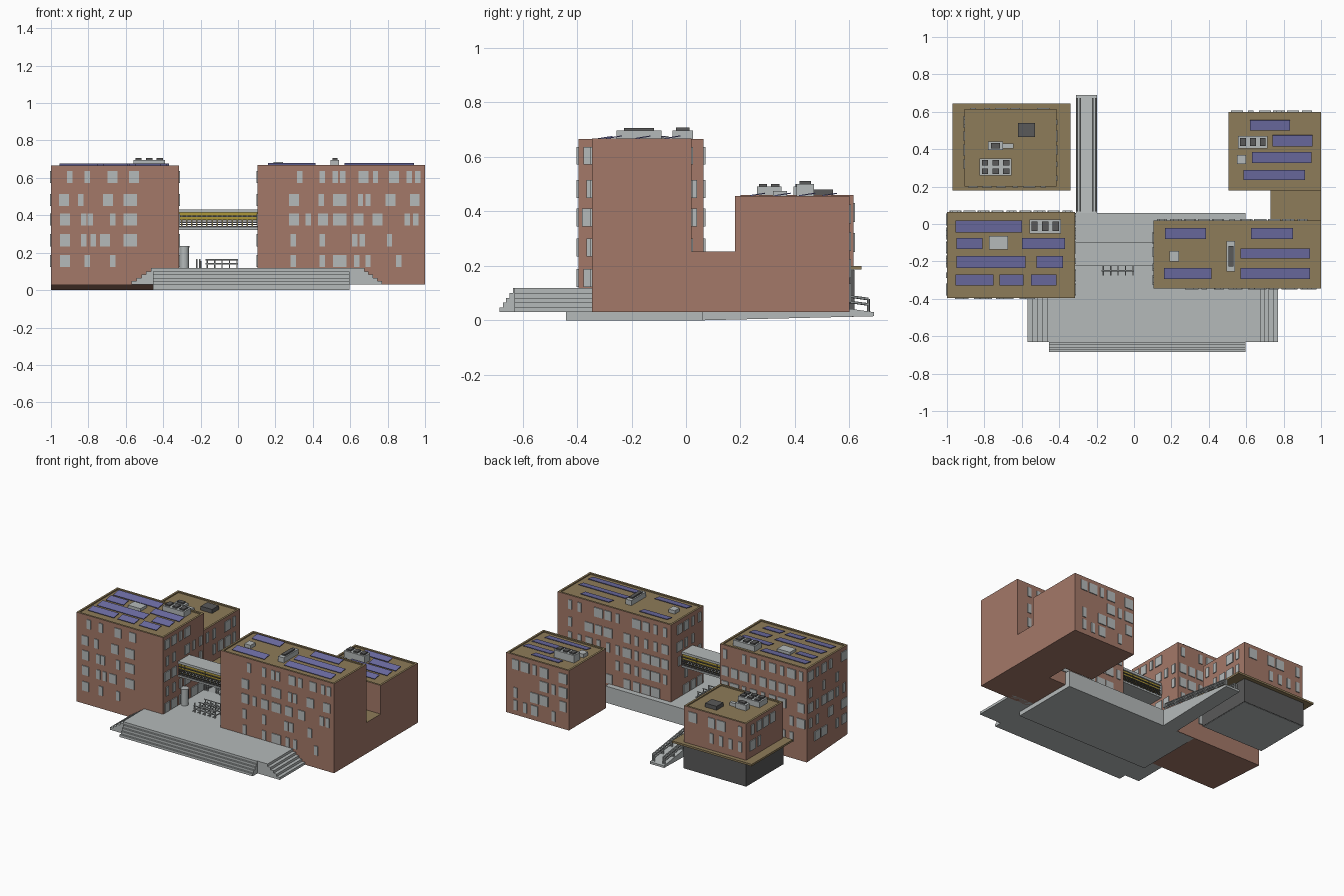
import bpy, bmesh, math, random
from mathutils import Matrix, Vector

old = bpy.data.objects.get("Cube")
if old:
    bpy.data.objects.remove(old)
random.seed(4)


def material(name, r, g, b):
    m = bpy.data.materials.new(name)
    m.use_nodes = True
    col = (r, g, b, 1)
    m.diffuse_color = col
    m.node_tree.nodes["Principled BSDF"].inputs["Base Color"].default_value = col
    return m


brick = material("brick", .37, .19, .14)
roof = material("roof_brown", .27, .20, .10)
concrete = material("concrete", .46, .49, .49)
glass = material("window_grey", .46, .49, .49)
solar = material("solar_blue", .16, .16, .39)
dark = material("dark_grey", .10, .10, .10)
gold = material("gold", .42, .31, .04)


def box(bm, x, y, z, tilt=0, mat=0):
    """Add a box given (low, high) spans, optionally tilted about x."""
    spans = (x, y, z)
    mid = Vector([(a + b) / 2 for a, b in spans])
    size = [abs(b - a) for a, b in spans]
    m = Matrix.Translation(mid) @ Matrix.Rotation(tilt, 4, 'X') @ Matrix.Diagonal((*size, 1))
    verts = bmesh.ops.create_cube(bm, size=1, matrix=m)["verts"]
    for f in {f for v in verts for f in v.link_faces}:
        f.material_index = mat
    return verts


def finish(name, bm, *mats):
    me = bpy.data.meshes.new(name)
    bm.to_mesh(me)
    bm.free()
    for m in mats:
        me.materials.append(m)
    ob = bpy.data.objects.new(name, me)
    bpy.context.collection.objects.link(ob)
    return ob


def boxes(name, mat, *spans, tilt=0):
    bm = bmesh.new()
    for s in spans:
        box(bm, *s, tilt=tilt)
    return finish(name, bm, mat)


def building(name, x, y, z, rim=.02, slope=0):
    """Brick block with a recessed roof; slope lifts the front bottom edge."""
    bm = bmesh.new()
    for v in box(bm, x, y, z):
        if v.co.z < z[0] + .001 and v.co.y < y[0] + .001:
            v.co.z += slope
    top = max(bm.faces, key=lambda f: f.calc_center_median().z)
    top.material_index = 1
    if rim:
        ring = bmesh.ops.inset_region(bm, faces=[top], thickness=rim)["faces"]
        for f in ring:
            f.material_index = 1
        floor = bmesh.ops.extrude_face_region(bm, geom=[top])["geom"]
        for e in floor:
            if isinstance(e, bmesh.types.BMVert):
                e.co.z -= .008
        bmesh.ops.delete(bm, geom=[top], context='FACES')
        for f in bm.faces:
            if f.calc_center_median().z > z[1] - .01:
                f.material_index = 1
    bm.normal_update()
    return finish(name, bm, brick, roof)


NARROW, MEDIUM, WIDE = .029, .053, .072
ROWS = (.604, .482, .377, .267, .155)


def windows(name, x, y, side, rows, layout=None, step=.075, h=.065):
    """Thin window plates on one wall; a missing layout is filled by chance."""
    bm = bmesh.new()
    lo, hi = x if side in ("front", "back") else y
    for i, z in enumerate(rows):
        if layout:
            items = layout[i]
        else:
            items, u = [], lo + .045
            while u < hi - .04:
                if random.random() < .82:
                    items.append((u, random.choice((NARROW, NARROW, MEDIUM, WIDE * .9))))
                u += step
        for u, w in items:
            across, t = (u - w / 2, u + w / 2), .006
            face = {"front": y[0], "back": y[1], "left": x[1], "right": x[0]}[side]
            out = (face - t, face + .001) if side in ("front", "right") else (face - .001, face + t)
            a = (across, out) if side in ("front", "back") else (out, across)
            box(bm, *a, (z - h / 2, z + h / 2))
    finish(name, bm, glass)


def front_row(narrow=(), medium=(), wide=()):
    return ([(u, NARROW) for u in narrow] + [(u, MEDIUM) for u in medium]
            + [(u, WIDE) for u in wide])


# Brick buildings
west = (-1, -.315), (-.395, .065)
east = (.105, 1), (-.345, .02)
rear = (.505, 1), (.18, .6)
small = (-.905, -.415), (.2, .615)
building("west_building", *west, (0, .665), slope=.028)
building("east_building", *east, (.03, .668))
building("east_rear_building", *rear, (.03, .456))
building("east_link", (.73, 1), (.02, .18), (.03, .252), rim=0)
building("small_building", *small, (.19, .46))

# Windows
west_front = [
    front_row((-.9, -.805), (-.67, -.555)),
    front_row((-.84,), (-.93, -.695), (-.575,)),
    front_row((-.825, -.79, -.67), (-.925,), (-.575,)),
    front_row((-.825, -.775), (-.925, -.71), (-.575,)),
    front_row((-.805, -.67), (-.925,)),
]
east_front = [
    front_row((.33, .45, .52, .56, .735, .915, .96), (.67, .835)),
    front_row((.445, .655, .695), (.3, .815, .945), (.545,)),
    front_row((.375, .905, .95), (.3, .455, .645, .745), (.545,)),
    front_row((.295, .45, .625, .665, .81)),
    front_row((.295, .45, .635, .695, .86), (), (.545,)),
]
windows("west_front_windows", *west, "front", ROWS, west_front)
windows("east_front_windows", *east, "front", ROWS, east_front)
for side in ("back", "left", "right"):
    windows("west_%s_windows" % side, *west, side, ROWS)
for side in ("back", "right"):
    windows("east_%s_windows" % side, *east, side, ROWS)
windows("east_rear_back_windows", *rear, "back", (.39, .29, .19, .1), h=.07)
for side in ("front", "back", "left", "right"):
    windows("small_%s_windows" % side, *small, side, (.395, .285), h=.07)

# Glazed pavilion under the small building
px, py = small
boxes("pavilion", concrete, (px, py, (.012, .186)))
boxes("pavilion_roof", roof, ((-.97, -.34), (.18, .645), (.186, .2)))
bars = []
for i in range(6):
    u = px[0] + (px[1] - px[0]) * i / 5
    v = py[0] + (py[1] - py[0]) * i / 5
    bars.append(((u - .003, u + .003), (py[0] - .003, py[1] + .003), (.014, .185)))
    bars.append(((px[0] - .003, px[1] + .003), (v - .003, v + .003), (.014, .185)))
boxes("pavilion_mullions", dark, *bars)

# Plaza with steps on three sides
boxes("plaza_base", concrete, ((-.455, .595), (-.44, .06), (0, .118)))
tiers = []
for i in range(5):
    z = (.03, .118 - i * .0176)
    tiers.append(((-.465 - i * .026, .675 + i * .024), (-.63, -.3), z))
    tiers.append(((-.455, .595), (-.635 - i * .0125, -.6), z))
boxes("plaza_steps", concrete, *tiers)


# Ramp behind the plaza, with handrails
def bar(bm, a, b, r=.005):
    a, b = Vector(a), Vector(b)
    d = b - a
    m = Matrix.Translation((a + b) / 2) @ d.to_track_quat('Z', 'Y').to_matrix().to_4x4()
    bmesh.ops.create_cone(bm, cap_ends=True, segments=6, radius1=r, radius2=r,
                          depth=d.length, matrix=m)


bm = bmesh.new()
for v in box(bm, (-.31, -.197), (.06, .69), (0, .118)):
    if v.co.y > .5:
        v.co.z = .03 if v.co.z > .05 else .015
finish("ramp", bm, concrete)
bm = bmesh.new()
for x in (-.303, -.288, -.22, -.205):
    for h in (.025, .045):
        bar(bm, (x, .07, .117 + h), (x, .67, .033 + h))
    for i in range(7):
        y = .07 + i * .1
        z = .117 - i * .014
        bar(bm, (x, y, z - .01), (x, y, z + .045))
finish("ramp_handrails", bm, concrete)

# Bridge between the buildings
bx, by = (-.315, .105), (-.225, -.1)
boxes("bridge_deck", concrete, (bx, by, (.415, .432)), (bx, by, (.322, .334)))
boxes("bridge_core", gold, (bx, (-.215, -.11), (.375, .415)))
boxes("bridge_slats", dark, *[(bx, (y - .003, y + .003), (z, z + .006))
                              for y in (by[0] + .004, by[1] - .004)
                              for z in (.336, .348, .36, .372, .392)])
boxes("bridge_lattice", gold, *[((x, x + .008), (y, y + .003), (.334, .415))
                                for y in (by[0] + .009, by[1] - .012)
                                for x in [bx[0] + .01 + .027 * i for i in range(15)]])

# Round kiosk and cycle stands
bm = bmesh.new()
bar(bm, (-.288, -.19, .117), (-.288, -.19, .23), .023)
bmesh.ops.create_cone(bm, cap_ends=True, segments=24, radius1=.025, radius2=.025, depth=.11,
                      matrix=Matrix.Translation((-.288, -.19, .173)))
bmesh.ops.create_cone(bm, cap_ends=True, segments=24, radius1=.028, radius2=.028, depth=.008,
                      matrix=Matrix.Translation((-.288, -.19, .232)))
finish("round_kiosk", bm, concrete)
bm = bmesh.new()
for y in (-.25, -.19, -.13):
    for z in (.14, .163):
        bar(bm, (-.175, y, z), (0, y, z), .004)
    for i in range(5):
        x = -.165 + i * .04
        bar(bm, (x, y, .115), (x, y, .166), .004)
        bar(bm, (x, y - .025, .135), (x, y + .025, .135), .004)
bar(bm, (-.2, -.2, .115), (-.2, -.2, .155))
finish("cycle_stands", bm, concrete)


# Rooftop solar panels, tilted to the front: (left, right, back, front)
def panels(name, z, *rects):
    boxes(name, solar, *[((a, b), (f, k), (z + .004, z + .008)) for a, b, k, f in rects],
          tilt=.16)


panels("west_panels", .664, (-.955, -.6, .02, -.045), (-.95, -.81, -.075, -.135),
       (-.6, -.37, -.075, -.135), (-.95, -.58, -.17, -.235), (-.52, -.38, -.17, -.235),
       (-.955, -.75, -.27, -.33), (-.72, -.59, -.27, -.33), (-.55, -.415, -.27, -.33))
panels("east_panels", .666, (.165, .385, -.02, -.08), (.625, .85, -.02, -.08),
       (.57, .94, -.13, -.185), (.57, .94, -.235, -.295), (.16, .415, -.235, -.295))
panels("rear_panels", .456, (.62, .835, .555, .5), (.74, .955, .475, .415),
       (.63, .95, .385, .325), (.585, .915, .29, .235))


# Rooftop machinery with dark fan caps
def machine(name, x, y, z, h, nx=0, ny=0):
    bm = bmesh.new()
    box(bm, x, y, (z - .01, z + h))
    dx, dy = (x[1] - x[0]) / max(nx, 1), (y[1] - y[0]) / max(ny, 1)
    for i in range(nx):
        for j in range(ny):
            cx, cy = x[0] + dx * (i + .5), y[0] + dy * (j + .5)
            box(bm, (cx - dx * .3, cx + dx * .3), (cy - dy * .33, cy + dy * .33),
                (z + h, z + h + .01), mat=1)
    return finish(name, bm, concrete, dark)


machine("west_fan_unit", (-.56, -.39), (-.05, .025), .664, .033, 3, 1)
machine("west_hatch", (-.775, -.675), (-.135, -.065), .664, .012)
machine("east_fan_unit", (.495, .54), (-.255, -.09), .666, .03, 1, 1)
machine("east_hatch", (.19, .24), (-.2, -.145), .666, .018)
machine("rear_fan_unit", (.555, .715), (.405, .47), .456, .045, 3, 1)
machine("rear_hatch", (.55, .6), (.32, .37), .456, .018)
machine("small_fan_unit", (-.825, -.655), (.26, .35), .456, .035, 3, 2)
machine("small_vent", (-.78, -.7), (.395, .44), .456, .035, 1, 1)
machine("small_duct", (-.7, -.645), (.405, .43), .456, .02)
boxes("small_roof_hatch", dark, ((-.62, -.53), (.465, .54), (.45, .48)))
